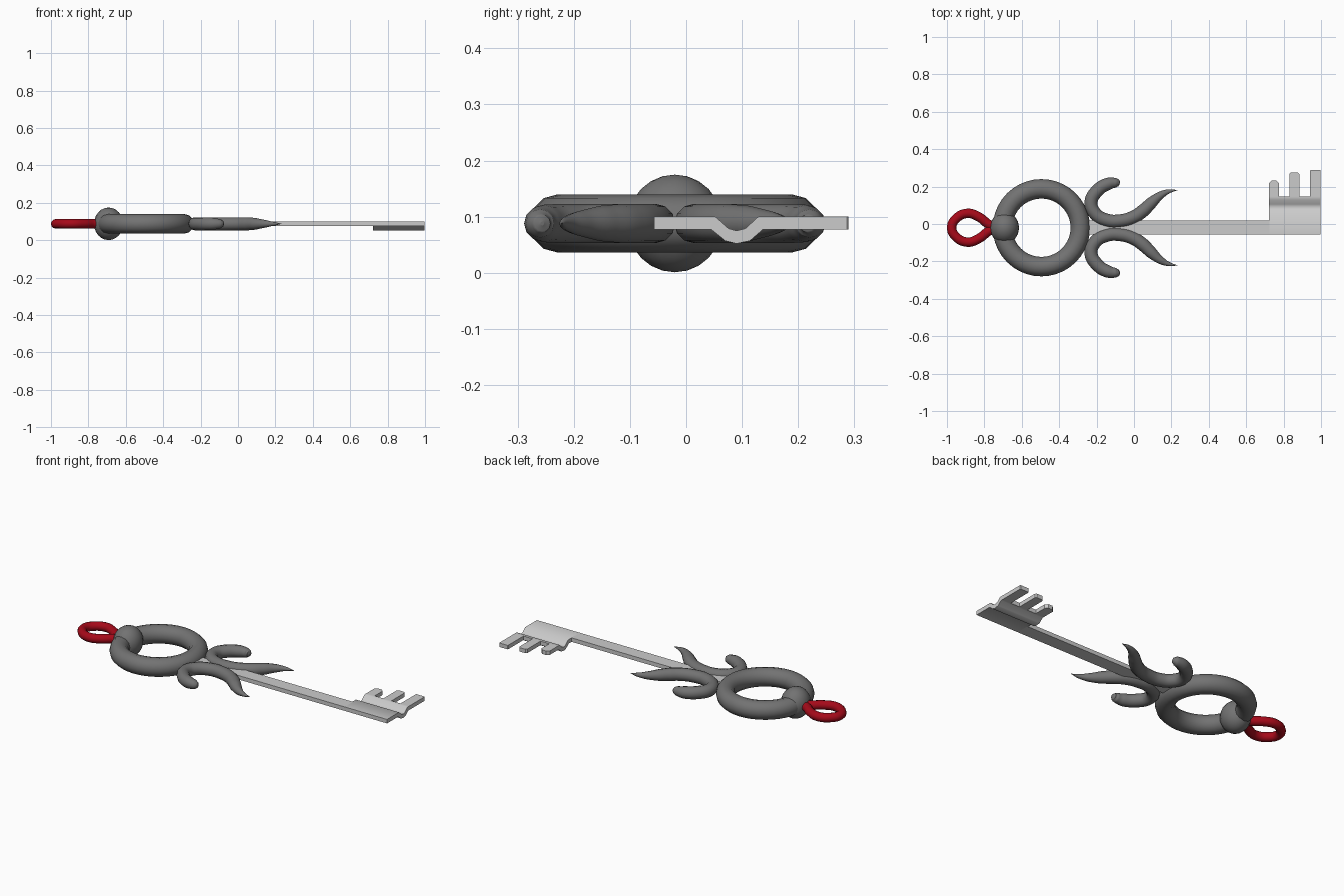
import bpy, bmesh, math

if "Cube" in bpy.data.objects:
    bpy.data.objects.remove(bpy.data.objects["Cube"])

Z = 0.088      # mid height of the key
AXIS = -0.02   # y of the key's centre line


def material(name, r, g, b):
    mat = bpy.data.materials.new(name)
    mat.diffuse_color = (r, g, b, 1)
    mat.use_nodes = True
    mat.node_tree.nodes["Principled BSDF"].inputs["Base Color"].default_value = mat.diffuse_color
    return mat


DARK = material("dark_iron", 0.17, 0.17, 0.17)
STEEL = material("steel", 0.56, 0.56, 0.56)
RED = material("red", 0.38, 0.003, 0.010)


def finish(obj, mat, angle=40):
    """Shade smooth by angle and give the part its colour."""
    bpy.ops.object.select_all(action='DESELECT')
    obj.select_set(True)
    bpy.context.view_layer.objects.active = obj
    bpy.ops.object.shade_smooth_by_angle(angle=math.radians(angle))
    obj.data.materials.clear()
    obj.data.materials.append(mat)


def tube(name, pts, radius, mat, cyclic=False):
    """Sweep a round section along (x, y, radius factor) points, as a mesh."""
    cu = bpy.data.curves.new(name, 'CURVE')
    cu.dimensions = '3D'
    cu.bevel_depth = radius
    cu.bevel_resolution = 4
    cu.resolution_u = 6
    cu.use_fill_caps = True
    sp = cu.splines.new('BEZIER')
    sp.bezier_points.add(len(pts) - 1)
    sp.use_cyclic_u = cyclic
    for bp, (x, y, r) in zip(sp.bezier_points, pts):
        bp.co = (x, y, Z)
        bp.radius = r
        bp.handle_left_type = bp.handle_right_type = 'AUTO'
    obj = bpy.data.objects.new(name, cu)
    bpy.context.collection.objects.link(obj)
    bpy.ops.object.select_all(action='DESELECT')
    obj.select_set(True)
    bpy.context.view_layer.objects.active = obj
    bpy.ops.object.convert(target='MESH')
    finish(bpy.context.view_layer.objects.active, mat)


def prism(name, outline, vector):
    """Extrude a closed outline of 3D points along a vector."""
    bm = bmesh.new()
    face = bm.faces.new([bm.verts.new(p) for p in outline])
    ext = bmesh.ops.extrude_face_region(bm, geom=[face])
    bmesh.ops.translate(bm, vec=vector,
                        verts=[v for v in ext['geom'] if isinstance(v, bmesh.types.BMVert)])
    bmesh.ops.recalc_face_normals(bm, faces=bm.faces)
    me = bpy.data.meshes.new(name)
    bm.to_mesh(me)
    bm.free()
    obj = bpy.data.objects.new(name, me)
    bpy.context.collection.objects.link(obj)
    finish(obj, STEEL, 44)


# Bow ring
bpy.ops.mesh.primitive_torus_add(location=(-0.495, AXIS, Z), major_radius=0.208,
                                 minor_radius=0.052, major_segments=40, minor_segments=12)
bpy.context.object.name = "bow_ring"
finish(bpy.context.object, DARK)

# Bead threaded on the ring
bpy.ops.mesh.primitive_uv_sphere_add(segments=16, ring_count=12, radius=1,
                                     location=(-0.692, AXIS, Z))
bpy.context.object.name = "ring_bead"
bpy.context.object.scale = (0.078, 0.085, 0.087)
finish(bpy.context.object, DARK)

# Red teardrop loop
half = [(-0.952, 0.048), (-0.89, 0.077), (-0.825, 0.055), (-0.78, 0.02)]
loop_pts = [(-0.975, AXIS, 1)] + [(x, AXIS + d, 1) for x, d in half]
loop_pts += [(-0.745, AXIS, 1)] + [(x, AXIS - d, 1) for x, d in reversed(half)]
tube("red_loop", loop_pts, 0.025, RED, cyclic=True)

# Mirrored scrolls: hooked blunt end, touching at the middle, pointed tip
scroll = [(-0.076, 0.236, 0.1), (-0.080, 0.237, 0.45), (-0.095, 0.240, 0.72),
          (-0.14, 0.234, 0.95), (-0.197, 0.197, 1), (-0.230, 0.135, 1),
          (-0.205, 0.073, 1), (-0.145, 0.040, 1), (-0.08, 0.036, 1),
          (0.0, 0.058, 1), (0.05, 0.092, 1), (0.092, 0.132, 0.9),
          (0.14, 0.172, 0.62), (0.185, 0.194, 0.33), (0.233, 0.201, 0.02)]
for side, name in ((1, "scroll_left"), (-1, "scroll_right")):
    tube(name, [(x, AXIS + side * d, r) for x, d, r in scroll], 0.035, DARK)

# Flat shaft
LOW, HIGH = 0.077, 0.1
prism("shaft", [(-0.24, -0.057, LOW), (-0.24, 0.02, LOW),
                (-0.24, 0.02, HIGH), (-0.24, -0.057, HIGH)], (0.965, 0, 0))

# Bit plate with a pressed groove, cross-section in y and z
section = [(-0.057, LOW), (0.045, LOW), (0.07, 0.057), (0.09, 0.052), (0.114, 0.057),
           (0.137, LOW), (0.147, LOW), (0.147, HIGH), (0.129, HIGH), (0.106, 0.079),
           (0.09, 0.075), (0.076, 0.079), (0.052, HIGH), (-0.057, HIGH)]
prism("bit_plate", [(0.722, y, z) for y, z in section], (0.276, 0, 0))

# Teeth with clipped corners
for i, (x0, x1, tip, c) in enumerate([(0.722, 0.776, 0.232, 0.014),
                                      (0.832, 0.884, 0.276, 0.008),
                                      (0.942, 0.998, 0.29, 0.003)]):
    shape = [(x0, 0.147), (x1, 0.147), (x1, tip - c), (x1 - c, tip),
             (x0 + c, tip), (x0, tip - c)]
    prism(f"tooth_{i + 1}", [(x, y, LOW) for x, y in shape], (0, 0, HIGH - LOW))
